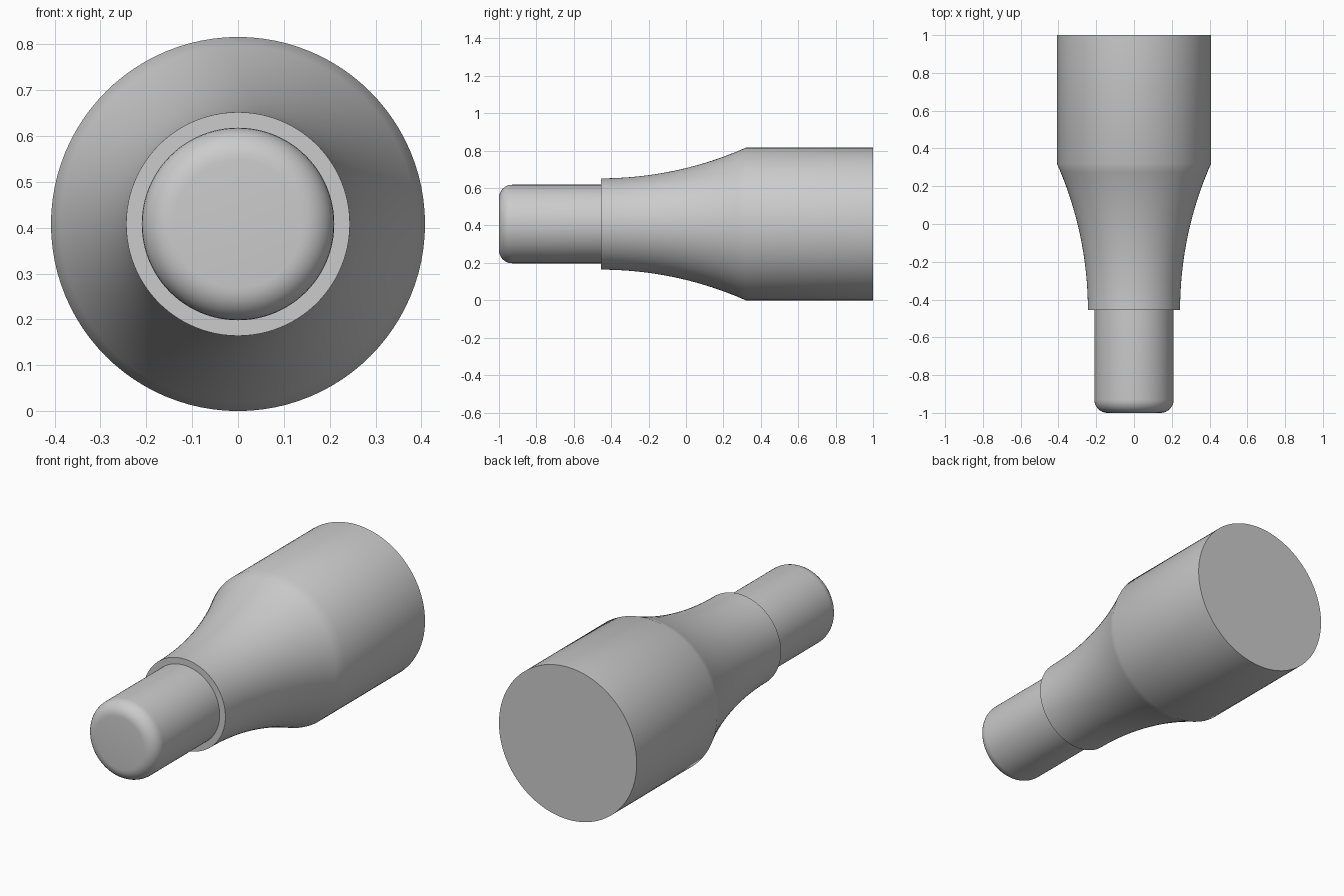
import bpy, bmesh, math

cube = bpy.data.objects.get("Cube")
if cube:
    bpy.data.objects.remove(cube, do_unlink=True)

SEGMENTS = 96
BODY_R, COLLAR_R, PIN_R, FILLET = 0.408, 0.244, 0.21, 0.07
FRONT, COLLAR_Y, SHOULDER_Y, BACK = -1.0, -0.455, 0.32, 1.0

grey = bpy.data.materials.new("plain grey")
grey.use_nodes = True
colour = (0.6, 0.6, 0.6, 1)
grey.diffuse_color = colour
grey.node_tree.nodes["Principled BSDF"].inputs["Base Color"].default_value = colour


def turned(name, profile):
    """Revolve (y, radius) points around the long axis, closing on the axis."""
    bm = bmesh.new()
    verts = [bm.verts.new((0, y, BODY_R + r)) for y, r in profile]
    edges = [bm.edges.new(pair) for pair in zip(verts, verts[1:])]
    bmesh.ops.spin(bm, geom=verts + edges, cent=(0, 0, BODY_R), axis=(0, 1, 0),
                   angle=math.tau, steps=SEGMENTS, use_merge=False)
    bmesh.ops.remove_doubles(bm, verts=bm.verts, dist=1e-4)
    bmesh.ops.recalc_face_normals(bm, faces=bm.faces)
    mesh = bpy.data.meshes.new(name)
    bm.to_mesh(mesh)
    bm.free()
    mesh.materials.append(grey)
    obj = bpy.data.objects.new(name, mesh)
    bpy.context.collection.objects.link(obj)
    bpy.ops.object.select_all(action='DESELECT')
    obj.select_set(True)
    bpy.context.view_layer.objects.active = obj
    bpy.ops.object.shade_smooth_by_angle(angle=math.radians(30))
    return obj


# One turned shaft: rounded pin, stepped collar, concave flare, straight body
profile = [(FRONT, 0)]
for i in range(9):
    a = math.radians(90) * i / 8
    profile.append((FRONT + FILLET * (1 - math.cos(a)),
                    PIN_R - FILLET * (1 - math.sin(a))))
profile.append((COLLAR_Y, PIN_R))

# Flare: circular arc leaving the collar parallel to the axis
length, rise = SHOULDER_Y - COLLAR_Y, BODY_R - COLLAR_R
arc_r = (length ** 2 + rise ** 2) / (2 * rise)
sweep = math.asin(length / arc_r)
for i in range(17):
    a = sweep * i / 16
    profile.append((COLLAR_Y + arc_r * math.sin(a),
                    COLLAR_R + arc_r * (1 - math.cos(a))))

profile += [(BACK, BODY_R), (BACK, 0)]
turned("stepped_shaft", profile)
